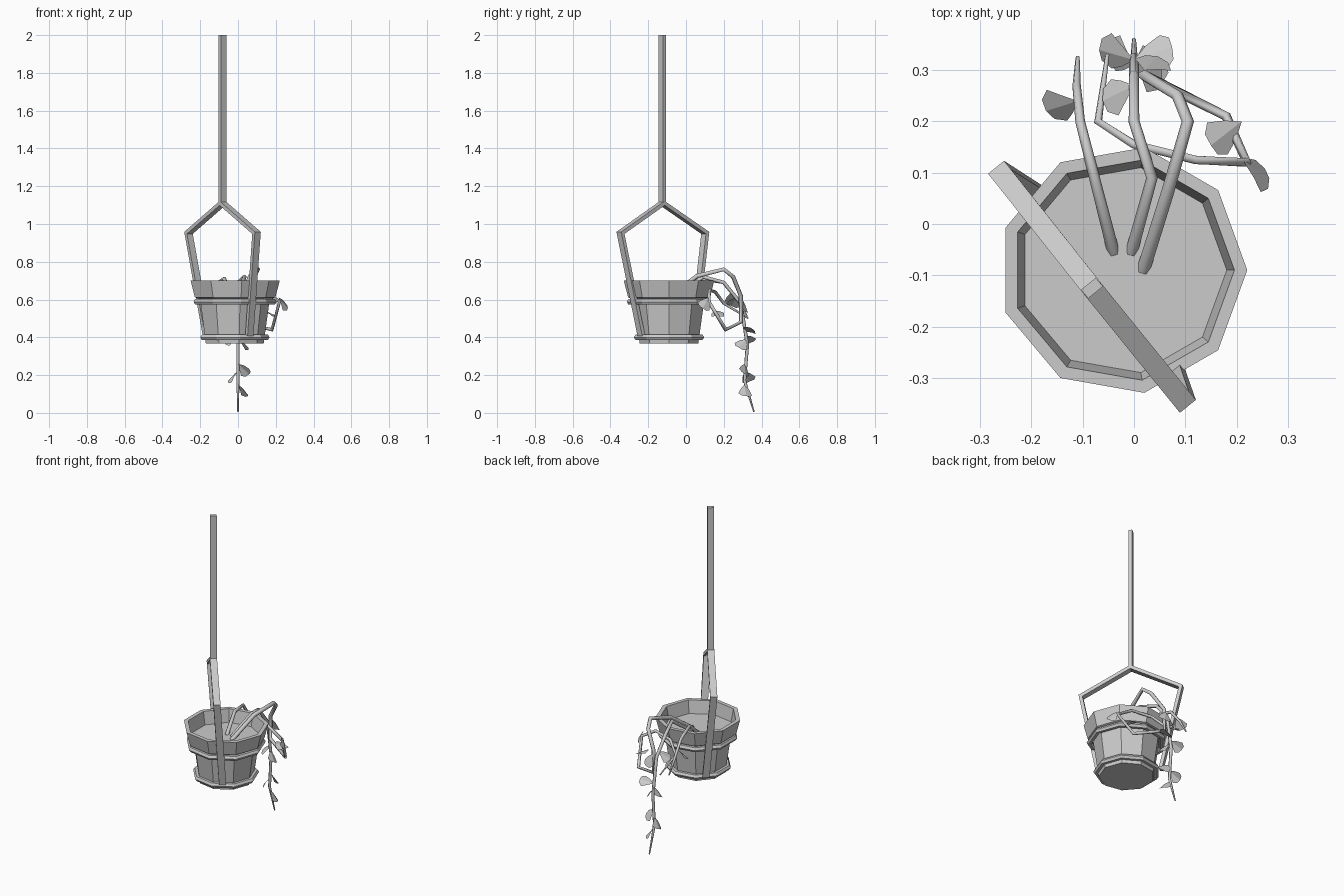
import bpy, bmesh, math
from mathutils import Vector as V

if "Cube" in bpy.data.objects:
    bpy.data.objects.remove(bpy.data.objects["Cube"])

CX, CY, SIDES = -0.022, -0.09, 9


def make(name, verts, faces):
    me = bpy.data.meshes.new(name)
    me.from_pydata([tuple(v) for v in verts], [], faces)
    bm = bmesh.new()
    bm.from_mesh(me)
    bmesh.ops.recalc_face_normals(bm, faces=bm.faces)
    bm.to_mesh(me)
    bm.free()
    ob = bpy.data.objects.new(name, me)
    bpy.context.collection.objects.link(ob)
    return ob


def lathe(name, profile, closed=False):
    """Nine-sided solid around the bucket axis from (radius, z) pairs."""
    n = SIDES
    verts = [V((CX + r * math.cos(i * math.tau / n), CY + r * math.sin(i * math.tau / n), z))
             for r, z in profile for i in range(n)]
    rows = len(profile)
    faces = [(a * n + i, a * n + (i + 1) % n, b * n + (i + 1) % n, b * n + i)
             for a in range(rows if closed else rows - 1)
             for b in [(a + 1) % rows] for i in range(n)]
    if not closed:
        faces += [tuple(range(n)), tuple(range((rows - 1) * n, rows * n))]
    return make(name, verts, faces)


def strap(name, pts, side, w, t):
    """Flat bar swept along a path with mitred corners."""
    pts = [V(p) for p in pts]
    verts, faces = [], []
    for i, p in enumerate(pts):
        a = (p - pts[i - 1]).normalized() if i else None
        b = (pts[i + 1] - p).normalized() if i < len(pts) - 1 else None
        tan = ((a or b) + (b or a)).normalized()
        out = side.cross(tan).normalized() * (t / 2) / max(tan.dot(a or b), 0.4)
        s = side * w / 2
        verts += [p + s + out, p - s + out, p - s - out, p + s - out]
    for k in range(len(pts) - 1):
        faces += [(4 * k + j, 4 * k + (j + 1) % 4, 4 * k + 4 + (j + 1) % 4, 4 * k + 4 + j)
                  for j in range(4)]
    n = len(verts)
    faces += [(0, 1, 2, 3), (n - 4, n - 3, n - 2, n - 1)]
    return make(name, verts, faces)


def vine(name, pts, r0, r1):
    """Tapering round stem along a polyline."""
    cu = bpy.data.curves.new(name, 'CURVE')
    cu.dimensions = '3D'
    cu.bevel_depth = 1.0
    cu.bevel_resolution = 1
    cu.use_fill_caps = True
    sp = cu.splines.new('POLY')
    sp.points.add(len(pts) - 1)
    for i, p in enumerate(pts):
        sp.points[i].co = (*p, 1)
        sp.points[i].radius = r0 + (r1 - r0) * i / (len(pts) - 1)
    sp.points[-1].radius = 0.004
    ob = bpy.data.objects.new(name, cu)
    bpy.context.collection.objects.link(ob)
    return ob


def leaf(name, base, direction, roll, size=0.08):
    """Cupped fan-shaped leaf growing from base, rolled about its midrib."""
    d = V(direction).normalized()
    s0 = d.cross(V((0, 0, 1))).normalized()
    u0 = s0.cross(d)
    s = s0 * math.cos(roll) + u0 * math.sin(roll)
    up = s.cross(d)
    outline = [(0, 0), (0.35, 0.28), (0.7, 0.48), (0.95, 0.3), (1.0, 0),
               (0.95, -0.3), (0.7, -0.48), (0.35, -0.28)]
    verts = [V(base) + (d * x + s * y - up * (y * y * 0.7 + x * x * 0.15)) * size
             for x, y in outline]
    return make(name, verts, [(0, 1, 2, 3, 4), (0, 4, 5, 6, 7)])


# Bucket: tapered body, flared rim, soil and two hoops
lathe("bucket_body", [(0.158, 0.368), (0.190, 0.60)])
lathe("bucket_rim", [(0.190, 0.60), (0.220, 0.612), (0.243, 0.70),
                     (0.218, 0.70), (0.199, 0.60)], closed=True)
lathe("soil", [(0.188, 0.60), (0.203, 0.622)])
for name, r, z in (("upper_hoop", 0.210, 0.588), ("lower_hoop", 0.172, 0.40)):
    lathe(name, [(r + 0.017 * math.cos(k * math.tau / 6), z + 0.016 * math.sin(k * math.tau / 6))
                 for k in range(6)], closed=True)

# Handle and hanging bar, turned diagonally
side = V((0.776, 0.63, 0))
strap("handle", [(0.06, -0.237, 0.41), (0.098, -0.347, 0.953), (-0.082, -0.125, 1.11),
                 (-0.262, 0.102, 0.953), (-0.165, 0.04, 0.41)], side, 0.04, 0.02)
strap("hanging_bar", [(-0.082, -0.125, 1.105), (-0.082, -0.125, 2.0)], side, 0.037, 0.022)

# Trailing stems
vine("short_stem", [(-0.04, -0.055, 0.615), (-0.072, 0.07, 0.71), (-0.105, 0.20, 0.69),
                    (-0.112, 0.27, 0.60), (-0.11, 0.325, 0.51)], 0.012, 0.007)
vine("long_stem", [(-0.005, -0.055, 0.615), (0.035, 0.09, 0.72), (0.0, 0.20, 0.69),
                   (0.0, 0.29, 0.58), (0.0, 0.325, 0.36), (0.0, 0.31, 0.17),
                   (0.0, 0.36, 0.005)], 0.012, 0.008)
vine("curling_stem", [(0.018, -0.09, 0.615), (0.065, 0.06, 0.725), (0.105, 0.20, 0.76),
                      (0.085, 0.25, 0.72), (0.02, 0.29, 0.62), (0.02, 0.29, 0.48),
                      (0.18, 0.21, 0.44), (0.22, 0.12, 0.59), (0.12, 0.125, 0.65),
                      (0.0, 0.155, 0.64), (-0.07, 0.20, 0.58), (-0.052, 0.33, 0.50)],
     0.013, 0.008)

# Leaves: base point, growing direction and roll
leaves = [
    ((-0.11, 0.24, 0.64), (-1, -0.4, -0.6), 0.4),
    ((0.0, 0.27, 0.61), (-1, -0.4, -0.5), -0.4),
    ((0.21, 0.20, 0.51), (-0.7, -0.6, 0.5), 0.3),
    ((0.215, 0.12, 0.61), (0.8, -0.35, -0.7), 0.8),
    ((0.02, 0.30, 0.60), (0.3, 0.4, -0.7), 0.4),
    ((0.0, 0.32, 0.43), (0.7, 0.3, 0.3), 0.5),
    ((0.0, 0.32, 0.39), (0.7, -0.4, -0.4), 0.6),
    ((0.0, 0.32, 0.41), (-1, 0.2, -0.4), 0.5),
    ((0.0, 0.31, 0.26), (0.9, 0.2, -0.7), 0.7),
    ((0.0, 0.31, 0.22), (-0.7, 0.3, -0.5), 0.5),
    ((0.0, 0.31, 0.15), (0.9, 0.2, -0.8), 0.2),
]
for i, (base, direction, roll) in enumerate(leaves):
    leaf(f"leaf_{i + 1}", base, direction, roll)
